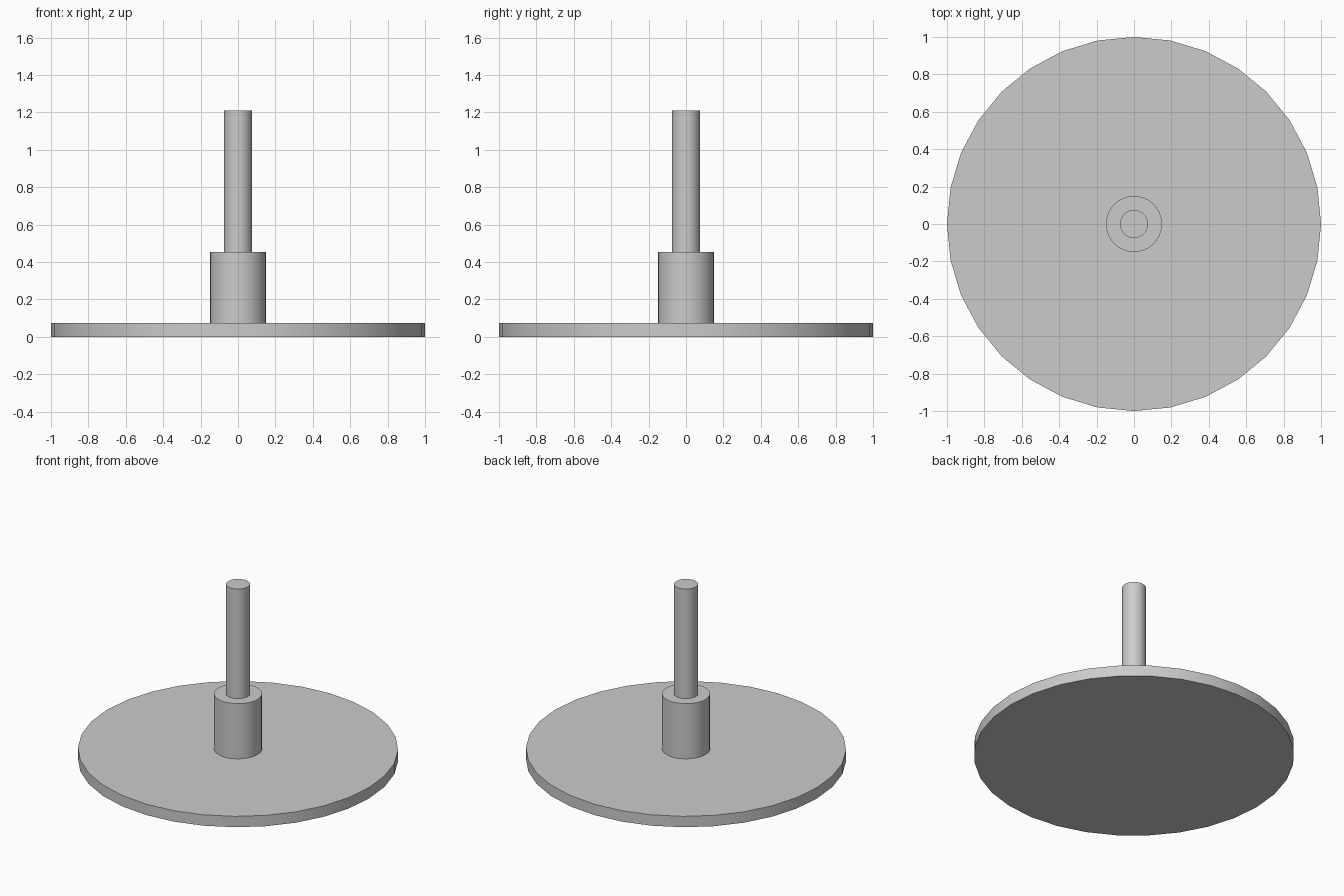
import bpy
import math

cube = bpy.data.objects.get("Cube")
if cube:
    bpy.data.objects.remove(cube, do_unlink=True)

# One plain grey for the whole model
grey = bpy.data.materials.new("light grey")
grey.use_nodes = True
colour = (0.6, 0.6, 0.6, 1)
grey.diffuse_color = colour
grey.node_tree.nodes["Principled BSDF"].inputs["Base Color"].default_value = colour


def cylinder(name, radius, bottom, top):
    bpy.ops.mesh.primitive_cylinder_add(
        vertices=32, radius=radius, depth=top - bottom,
        location=(0, 0, (bottom + top) / 2))
    part = bpy.context.object
    part.name = name
    part.data.materials.append(grey)
    bpy.ops.object.shade_smooth_by_angle(angle=math.radians(30))
    return part


# Flat round base, thick collar and thin shaft, stacked on one axis
cylinder("base_disc", 1, 0, 0.075)
cylinder("collar", 0.15, 0.075, 0.455)
cylinder("shaft", 0.075, 0.455, 1.21)
